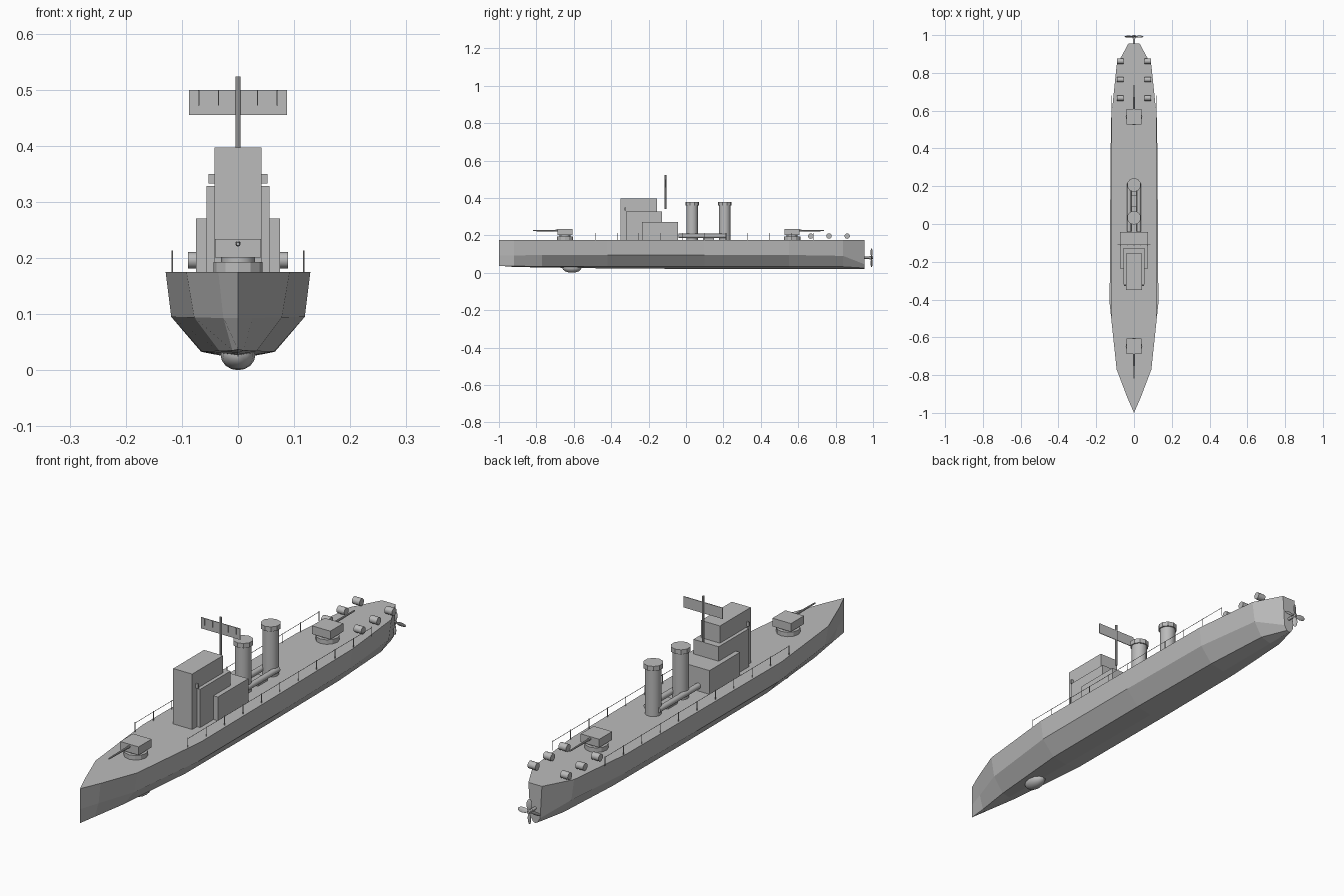
import bpy, bmesh, math
from mathutils import Matrix, Vector

cube = bpy.data.objects.get("Cube")
if cube:
    bpy.data.objects.remove(cube)

GREY = (0.5, 0.5, 0.5, 1)
grey = bpy.data.materials.new("naval_grey")
grey.use_nodes = True
grey.diffuse_color = GREY
grey.node_tree.nodes["Principled BSDF"].inputs["Base Color"].default_value = GREY
DECK = 0.175


def finish(name, bm, smooth=False):
    bmesh.ops.recalc_face_normals(bm, faces=bm.faces)
    mesh = bpy.data.meshes.new(name)
    bm.to_mesh(mesh)
    bm.free()
    mesh.materials.append(grey)
    obj = bpy.data.objects.new(name, mesh)
    bpy.context.collection.objects.link(obj)
    if smooth:
        bpy.ops.object.select_all(action='DESELECT')
        obj.select_set(True)
        bpy.context.view_layer.objects.active = obj
        bpy.ops.object.shade_smooth_by_angle(angle=math.radians(40))
    return obj


def box(name, x0, x1, y0, y1, z0, z1):
    bm = bmesh.new()
    bmesh.ops.create_cube(bm, size=1)
    bmesh.ops.scale(bm, vec=(x1 - x0, y1 - y0, z1 - z0), verts=bm.verts)
    bmesh.ops.translate(bm, vec=((x0 + x1) / 2, (y0 + y1) / 2, (z0 + z1) / 2), verts=bm.verts)
    return finish(name, bm)


def rod(name, start, end, r, r_end=None, sides=16, smooth=True):
    a, b = Vector(start), Vector(end)
    spin = (b - a).to_track_quat('Z', 'Y').to_matrix().to_4x4()
    bm = bmesh.new()
    bmesh.ops.create_cone(bm, cap_ends=True, segments=sides, radius1=r,
                          radius2=r if r_end is None else r_end, depth=(b - a).length,
                          matrix=Matrix.Translation((a + b) / 2) @ spin)
    return finish(name, bm, smooth)


# Hull: stations of y, deck, chine and bilge half widths, chine, bilge and keel heights
stations = [
    (-0.92, 0.035, 0.026, 0.010, 0.093, 0.035, 0.031),
    (-0.77, 0.092, 0.078, 0.033, 0.094, 0.034, 0.028),
    (-0.42, 0.129, 0.119, 0.064, 0.095, 0.033, 0.023),
    (0.10, 0.126, 0.119, 0.066, 0.095, 0.033, 0.020),
    (0.55, 0.122, 0.113, 0.062, 0.095, 0.032, 0.020),
    (0.84, 0.092, 0.080, 0.045, 0.090, 0.032, 0.020),
    (0.955, 0.030, 0.022, 0.010, 0.045, 0.025, 0.020),
]
bm = bmesh.new()
stem = [bm.verts.new((0, -1, z)) for z in (DECK, 0.093, 0.037)]
rings = []
for y, wd, wc, wb, zc, zb, zk in stations:
    half = [(wd, DECK), (wc, zc), (wb, zb)]
    outline = half + [(0, zk)] + [(-x, z) for x, z in reversed(half)]
    rings.append([bm.verts.new((x, y, z)) for x, z in outline])
bow = [stem[i] for i in (0, 1, 2, 2, 2, 1, 0)]
for a, b in zip([bow] + rings, rings):
    for i in range(7):
        j = (i + 1) % 7
        corners = list(dict.fromkeys((a[i], a[j], b[j], b[i])))
        bm.faces.new(corners)
bm.faces.new(rings[-1])
finish("hull", bm)

# Sonar dome under the bow
bm = bmesh.new()
bmesh.ops.create_uvsphere(bm, u_segments=12, v_segments=8, radius=1)
bmesh.ops.scale(bm, vec=(0.031, 0.052, 0.027), verts=bm.verts)
bmesh.ops.translate(bm, vec=(0, -0.61, 0.027), verts=bm.verts)
finish("sonar_dome", bm, True)

# Stepped superstructure
box("bridge_tower", -0.042, 0.042, -0.35, -0.155, DECK, 0.397)
box("bridge_middle", -0.056, 0.056, -0.32, -0.127, DECK, 0.328)
box("bridge_lower", -0.075, 0.075, -0.235, -0.042, DECK, 0.27)
for side, label in ((1, "left"), (-1, "right")):
    x0, x1 = sorted((side * 0.041, side * 0.053))
    box(label + "_bridge_lamp", x0, x1, -0.328, -0.322, 0.333, 0.35)

# Mast with radar panel
rod("mast", (0, -0.11, 0.34), (0, -0.11, 0.523), 0.0045, sides=8)
box("radar_panel", -0.087, 0.087, -0.111, -0.108, 0.455, 0.499)
for x in (-0.07, -0.035, 0.035, 0.07):
    box("radar_rib", x - 0.001, x + 0.001, -0.114, -0.111, 0.472, 0.498)

# Funnels with caps
for y in (0.033, 0.207):
    rod("funnel", (0, y, DECK), (0, y, 0.37), 0.031)
    rod("funnel_cap", (0, y, 0.36), (0, y, 0.379), 0.037, sides=10, smooth=False)

# Torpedo tubes beside the funnels
for x in (-0.026, 0.026):
    rod("torpedo_tube", (x, -0.04, 0.197), (x, 0.215, 0.197), 0.0115, sides=12)
box("torpedo_mount", -0.025, 0.025, 0.09, 0.15, DECK, 0.19)

# Gun turrets, one facing forward and one aft
for label, y, aim in (("front", -0.647, -1), ("rear", 0.567, 1)):
    rod(label + "_turret_base", (0, y, DECK), (0, y, 0.193), 0.044, sides=12, smooth=False)
    rod(label + "_turret_neck", (0, y, 0.19), (0, y, 0.203), 0.03, sides=12)
    box(label + "_turret_house", -0.041, 0.041, y - 0.041, y + 0.041, 0.201, 0.234)
    rod(label + "_gun_barrel", (0, y + aim * 0.035, 0.225), (0, y + aim * 0.17, 0.225),
        0.005, 0.003, sides=8)

# Mirrored deck fittings: depth charges and railings
for side in (1, -1):
    for y in (0.667, 0.765, 0.862):
        rod("depth_charge", (side * 0.055, y, 0.196), (side * 0.089, y, 0.196), 0.0145, sides=12)
    rail_x = side * 0.117
    rod("rail_wire", (rail_x, -0.485, 0.21), (rail_x, 0.68, 0.21), 0.001, sides=6)
    for i in range(11):
        y = -0.485 + i * 0.1165
        rod("rail_post", (rail_x, y, DECK), (rail_x, y, 0.213), 0.0015, sides=6)

# Propeller: shaft, hub and four twisted blades
rod("propeller_shaft", (0, 0.94, 0.08), (0, 0.99, 0.08), 0.006, sides=10)
rod("propeller_hub", (0, 0.982, 0.08), (0, 1.0, 0.08), 0.01, 0.006, sides=10)
bm = bmesh.new()
for i in range(4):
    place = (Matrix.Translation((0, 0.992, 0.08)) @ Matrix.Rotation(i * math.pi / 2, 4, 'Y')
             @ Matrix.Translation((0, 0, 0.028)) @ Matrix.Rotation(math.radians(25), 4, 'Z')
             @ Matrix.Diagonal((0.011, 0.003, 0.023, 1)))
    bmesh.ops.create_uvsphere(bm, u_segments=10, v_segments=6, radius=1, matrix=place)
finish("propeller_blades", bm, True)
